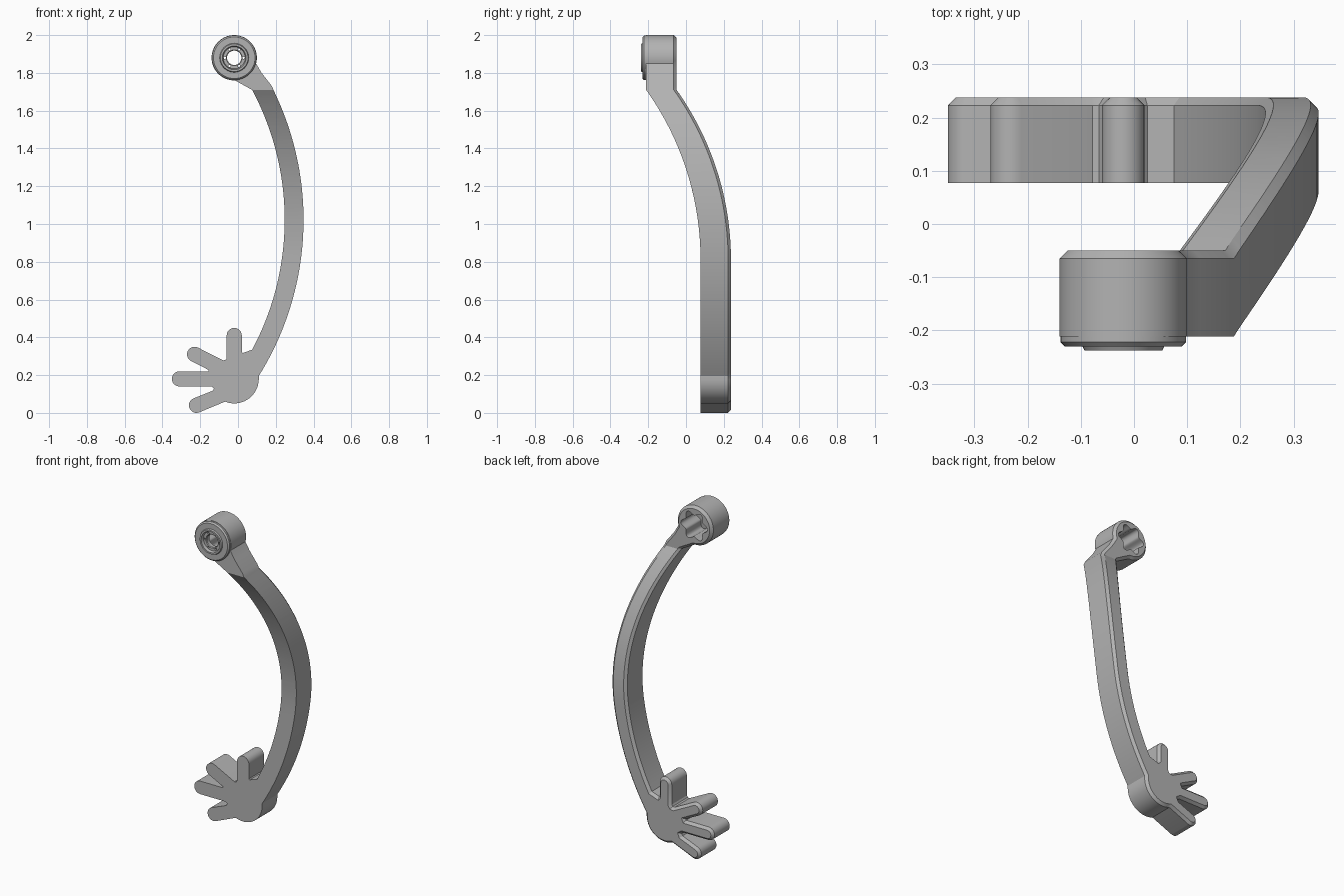
import bpy, bmesh
from math import sin, cos, pi, radians, sqrt
from mathutils import Vector

cube = bpy.data.objects.get("Cube")
if cube:
    bpy.data.objects.remove(cube, do_unlink=True)

grey = bpy.data.materials.new("plain grey")
grey.use_nodes = True
GREY = (0.45, 0.45, 0.45, 1)
grey.diffuse_color = GREY
grey.node_tree.nodes["Principled BSDF"].inputs["Base Color"].default_value = GREY

HUB = (-0.02, 1.88)        # centre of the socket at the top (x, z)
PALM = (-0.02, 0.18)
ARC = (-1.213, 1.022)      # centre of the arm's curve
FRONT, BACK = 0.077, 0.238
BEND_LOW, BEND_HIGH, BEND_R = 0.81, 1.71, 1.55


def arc(center, r, a0, a1, n):
    """Points on an arc in the x-z plane, angles in degrees."""
    angles = [radians(a0 + (a1 - a0) * i / n) for i in range(n + 1)]
    return [(center[0] + r * cos(a), center[1] + r * sin(a)) for a in angles]


def finger(tip, direction):
    return arc(tip, 0.04, direction - 90, direction + 90, 12)


def prism(bm, outline, y0, y1):
    """Extrude an x-z outline along y and return the back face."""
    face = bm.faces.new([bm.verts.new((x, y0, z)) for x, z in outline])
    new = bmesh.ops.extrude_face_region(bm, geom=[face], use_keep_orig=True)["geom"]
    bmesh.ops.translate(bm, vec=(0, y1 - y0, 0),
                        verts=[g for g in new if isinstance(g, bmesh.types.BMVert)])
    return next(g for g in new if isinstance(g, bmesh.types.BMFace))


def finish(bm, name):
    bmesh.ops.recalc_face_normals(bm, faces=bm.faces[:])
    mesh = bpy.data.meshes.new(name)
    bm.to_mesh(mesh)
    bm.free()
    obj = bpy.data.objects.new(name, mesh)
    bpy.context.collection.objects.link(obj)
    mesh.materials.append(grey)
    return obj


def activate(obj):
    bpy.ops.object.select_all(action='DESELECT')
    obj.select_set(True)
    bpy.context.view_layer.objects.active = obj


def cut(obj, outlines, y0, y1):
    bm = bmesh.new()
    for outline in outlines:
        prism(bm, outline, y0, y1)
    cutter = finish(bm, "cutter")
    cutter.hide_render = True
    mod = obj.modifiers.new("cut", 'BOOLEAN')
    mod.object, mod.operation, mod.solver = cutter, 'DIFFERENCE', 'EXACT'
    activate(obj)
    bpy.ops.object.modifier_apply(modifier=mod.name)
    bpy.data.objects.remove(cutter, do_unlink=True)


def smooth(obj):
    activate(obj)
    bpy.ops.object.shade_smooth_by_angle(angle=radians(30))


# Arm, hand and socket share one outline
outline = arc(ARC, 1.56, -32, 25.2, 48)
outline += [(0.178, 1.732), (0.125, 1.80)]
outline += arc(HUB, 0.12, -15, 272, 44)
outline += arc(ARC, 1.46, 28.1, -28.1, 48)
outline += [(0.025, 0.317), (0.02, 0.322)]
outline += finger((-0.02, 0.41), 90)
outline += [(-0.06, 0.29), (-0.066, 0.28), (-0.078, 0.278)]
outline += finger((-0.23, 0.31), 153)
outline += [(-0.155, 0.227), (-0.158, 0.22)]
outline += finger((-0.31, 0.18), 180)
outline += [(-0.14, 0.14), (-0.127, 0.131), (-0.133, 0.118)]
outline += finger((-0.22, 0.04), 202)
outline += arc(PALM, 0.13, 248, 358, 16)

bm = bmesh.new()
back = prism(bm, outline, FRONT, BACK)
bmesh.ops.bevel(bm, geom=back.edges[:], offset=0.015, segments=1,
                affect='EDGES', clamp_overlap=False)

# Slice the upper arm, then bend it towards the front
STEPS = 24
for i in range(STEPS + 1):
    z = BEND_LOW + (BEND_HIGH - BEND_LOW) * i / STEPS
    bmesh.ops.bisect_plane(bm, geom=bm.verts[:] + bm.edges[:] + bm.faces[:],
                           dist=1e-5, plane_co=(0, 0, z), plane_no=(0, 0, 1))
for v in bm.verts:
    d = min(max(v.co.z, BEND_LOW), BEND_HIGH) - BEND_LOW
    v.co.y -= BEND_R - sqrt(BEND_R ** 2 - d ** 2)
arm = finish(bm, "arm_with_hand")

# Lobed socket opening at the back
lobes = []
for i in range(72):
    a = 2 * pi * i / 72
    r = 0.078 + 0.013 * cos(6 * a)
    lobes.append((HUB[0] + r * cos(a), HUB[1] + r * sin(a)))
cut(arm, [lobes], -0.3, 0.0)
smooth(arm)

# Stepped ring on the front of the socket: (radius, y)
profile = [(0.118, -0.2), (0.118, -0.222), (0.11, -0.23), (0.077, -0.23),
           (0.073, -0.238), (0.063, -0.238), (0.058, -0.222),
           (0.042, -0.222), (0.038, -0.218), (0.038, -0.195), (0.1, -0.195)]
bm = bmesh.new()
loop = [bm.verts.new((HUB[0] + r, y, HUB[1])) for r, y in profile]
edges = [bm.edges.new((a, b)) for a, b in zip(loop, loop[1:] + loop[:1])]
bmesh.ops.spin(bm, geom=loop + edges, cent=Vector((HUB[0], 0, HUB[1])),
               axis=(0, 1, 0), angle=2 * pi, steps=48)
bmesh.ops.remove_doubles(bm, verts=bm.verts[:], dist=1e-5)
ring = finish(bm, "socket_front_ring")

# Small holes around the ring's opening
centers = arc(HUB, 0.05, 0, 300, 5)
cut(ring, [arc(c, 0.006, 0, 330, 11) for c in centers], -0.3, -0.1)
smooth(ring)
